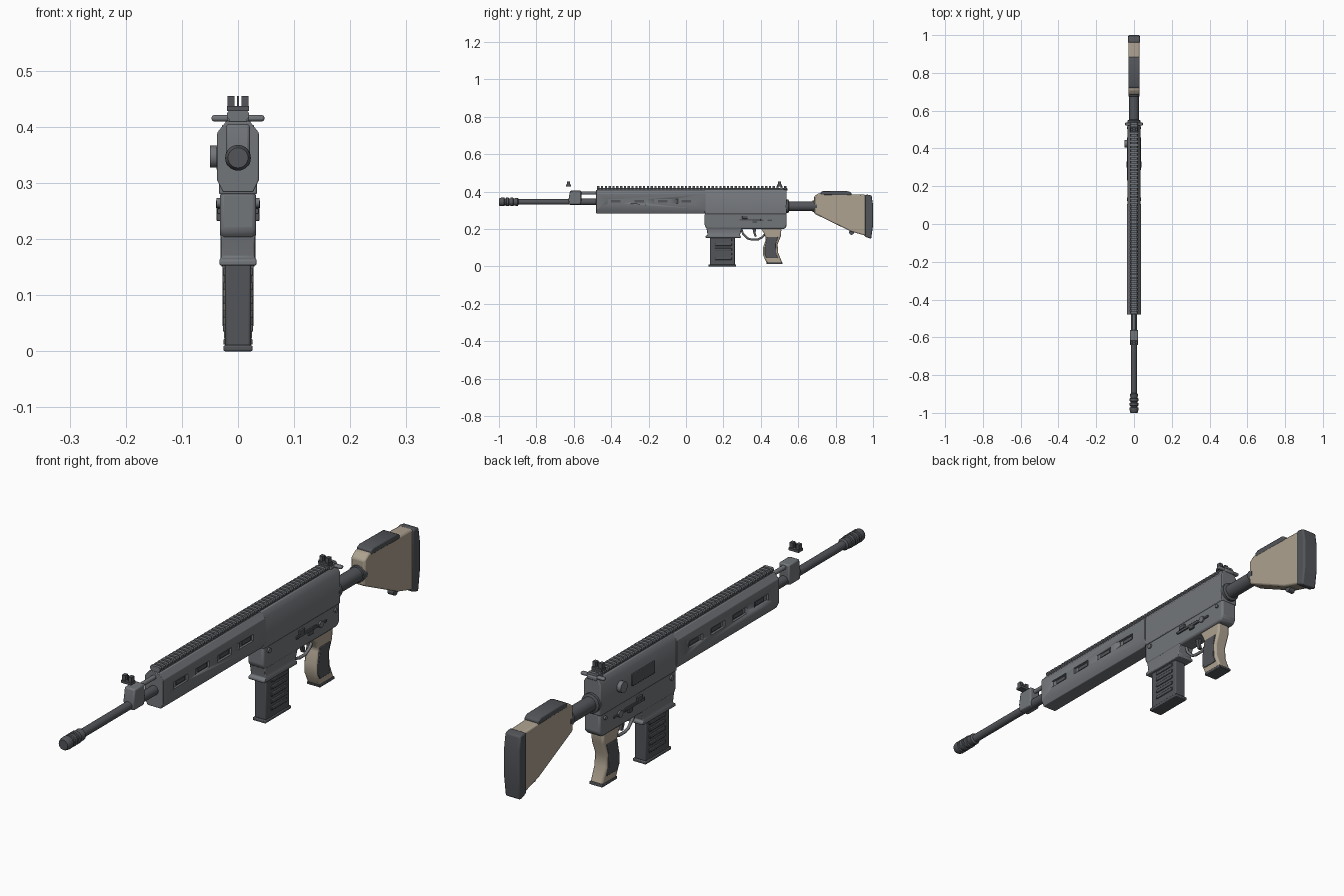
import bpy, bmesh, math
from mathutils import Matrix, Vector


def mat(name, c):
    m = bpy.data.materials.new(name)
    m.diffuse_color = (*c, 1)
    return m


GREY = mat("metal_grey", (0.17, 0.18, 0.195))
DARK = mat("dark_grey", (0.085, 0.09, 0.10))
TAN = mat("tan", (0.42, 0.36, 0.28))


def finish(name, bm, m=GREY, bevel=0.0):
    bmesh.ops.recalc_face_normals(bm, faces=bm.faces)
    me = bpy.data.meshes.new(name)
    bm.to_mesh(me)
    bm.free()
    ob = bpy.data.objects.new(name, me)
    bpy.context.collection.objects.link(ob)
    me.materials.append(m)
    if bevel:
        b = ob.modifiers.new("bevel", "BEVEL")
        b.width, b.segments, b.limit_method = bevel, 2, "ANGLE"
        b.angle_limit = math.radians(35)
    bpy.ops.object.select_all(action="DESELECT")
    ob.select_set(True)
    bpy.context.view_layer.objects.active = ob
    bpy.ops.object.shade_smooth_by_angle(angle=math.radians(35))
    return ob


def add_box(bm, x, y, z):
    c = Vector(((x[0] + x[1]) / 2, (y[0] + y[1]) / 2, (z[0] + z[1]) / 2))
    s = Matrix.Diagonal((x[1] - x[0], y[1] - y[0], z[1] - z[0], 1))
    bmesh.ops.create_cube(bm, size=1, matrix=Matrix.Translation(c) @ s)


def boxes(name, items, m=GREY, bevel=0.0):
    bm = bmesh.new()
    for it in items:
        add_box(bm, *it)
    return finish(name, bm, m, bevel)


def loft(name, rings, m=GREY, bevel=0.0):
    bm = bmesh.new()
    rows = [[bm.verts.new(p) for p in r] for r in rings]
    n = len(rows[0])
    for a, b in zip(rows, rows[1:]):
        for i in range(n):
            bm.faces.new((a[i], a[(i + 1) % n], b[(i + 1) % n], b[i]))
    bm.faces.new(rows[0])
    bm.faces.new(rows[-1][::-1])
    return finish(name, bm, m, bevel)


def side(name, prof, x0, x1, m=GREY, bevel=0.0):
    # side profile in (y, z), extruded across x
    return loft(name, [[(x, y, z) for y, z in prof] for x in (x0, x1)], m, bevel)


def section(name, half, y0, y1, m=GREY, bevel=0.0):
    # half section in (x, z), mirrored and extruded along y
    ring = half + [(-x, z) for x, z in reversed(half)]
    return loft(name, [[(x, y, z) for x, z in ring] for y in (y0, y1)], m, bevel)


def turned(name, prof, z, m=GREY, n=20):
    # round part along y from (y, radius) steps
    t = [2 * math.pi * i / n for i in range(n)]
    return loft(name, [[(r * math.cos(a), y, z + r * math.sin(a)) for a in t] for y, r in prof], m)


def pins(name, items, m=GREY, n=14):
    # cross pins along x: (x0, x1, y, z, r)
    bm = bmesh.new()
    for x0, x1, y, z, r in items:
        bmesh.ops.create_cone(bm, cap_ends=True, segments=n, radius1=r, radius2=r, depth=x1 - x0,
                              matrix=Matrix.Translation(((x0 + x1) / 2, y, z)) @ Matrix.Rotation(math.pi / 2, 4, "Y"))
    return finish(name, bm, m)


# barrel and muzzle brake
turned("barrel", [(-0.91, 0.015), (-0.62, 0.015), (-0.62, 0.017), (-0.3, 0.017)], 0.345, DARK)
brake = [(-1.0, 0.008), (-1.0, 0.018), (-0.995, 0.021)]
for i in range(3):
    y = -0.985 + i * 0.024
    brake += [(y, 0.023), (y + 0.013, 0.023), (y + 0.015, 0.019), (y + 0.022, 0.019)]
turned("muzzle_brake", brake + [(-0.91, 0.021), (-0.90, 0.021), (-0.895, 0.015)], 0.345, DARK)
turned("gas_tube", [(-0.57, 0.008), (-0.45, 0.008)], 0.392)

# front sight block and the raised sight
side("front_sight_block", [(-0.625, 0.33), (-0.565, 0.33), (-0.56, 0.35), (-0.56, 0.405), (-0.62, 0.405), (-0.628, 0.36)],
     -0.021, 0.021, GREY, 0.005)


def sight(name, y):
    boxes(name, [((-0.02, 0.02), (y - 0.013, y + 0.013), (0.428, 0.437)),
                 ((-0.019, -0.006), (y - 0.008, y + 0.008), (0.435, 0.455)),
                 ((0.006, 0.019), (y - 0.008, y + 0.008), (0.435, 0.455)),
                 ((-0.0015, 0.0015), (y - 0.003, y + 0.003), (0.435, 0.455))], DARK)


sight("front_sight", -0.628)
sight("rear_sight", 0.50)

# handguard with side slots
guard = section("handguard", [(0.021, 0.41), (0.037, 0.39), (0.037, 0.305), (0.027, 0.284)], -0.48, 0.105, GREY, 0.002)
slot_y = [-0.38, -0.255, -0.13, -0.003]
cutter = boxes("slot_cutter", [((s - 0.008, s + 0.008), (y - 0.04, y + 0.04), (0.336, 0.36))
                               for y in slot_y for s in (-0.037, 0.037)])
cutter.hide_render = True
cutter.hide_viewport = True
cutter.display_type = "WIRE"
cut = guard.modifiers.new("slots", "BOOLEAN")
cut.operation, cut.object, cut.solver = "DIFFERENCE", cutter, "EXACT"
boxes("slot_inserts", [((s - 0.002, s + 0.002), (y - 0.02, y + 0.03), (0.341, 0.355))
                       for y in slot_y for s in (-0.031, 0.031)], DARK)

# upper and lower receiver
section("upper_receiver", [(0.02, 0.412), (0.034, 0.392), (0.034, 0.28)], 0.10, 0.538, GREY, 0.003)
side("lower_receiver", [(0.10, 0.285), (0.10, 0.215), (0.112, 0.20), (0.525, 0.20), (0.538, 0.215), (0.538, 0.285)],
     -0.032, 0.032, GREY, 0.007)

# toothed top rail
boxes("rail_base", [((-0.016, 0.016), (-0.475, 0.535), (0.405, 0.419))])
tooth = section("rail_teeth", [(0.016, 0.429), (0.020, 0.424), (0.020, 0.418), (0.015, 0.413)], -0.475, -0.463)
arr = tooth.modifiers.new("array", "ARRAY")
arr.count, arr.use_relative_offset, arr.use_constant_offset = 50, False, True
arr.constant_offset_displace = (0, 0.0204, 0)

# charging handle
boxes("charging_handle", [((-0.02, 0.02), (0.50, 0.542), (0.405, 0.42)),
                          ((-0.047, 0.047), (0.522, 0.538), (0.410, 0.421))], GREY, 0.004)

# left side port and assist knob
boxes("port_cover", [((-0.038, -0.033), (0.23, 0.36), (0.322, 0.366))], DARK, 0.002)
pins("assist_knob", [(-0.050, -0.03, 0.425, 0.347, 0.02)])

# levers and pins, both sides
ctrl, pin = [], []
for s in (-1, 1):
    X = lambda a, b: tuple(sorted((s * a, s * b)))
    ctrl += [(X(0.03, 0.037), (0.285, 0.40), (0.245, 0.255)), (X(0.03, 0.039), (0.30, 0.33), (0.255, 0.27)),
             (X(0.03, 0.036), (0.37, 0.46), (0.243, 0.251)), (X(0.03, 0.038), (0.355, 0.38), (0.232, 0.246))]
    for y, z, r in ((0.13, 0.265, 0.009), (0.425, 0.247, 0.012), (0.51, 0.265, 0.007)):
        pin.append((*X(0.03, 0.038), y, z, r))
boxes("control_levers", ctrl, DARK, 0.0015)
pins("receiver_pins", pin)

# magazine well
loft("magazine_well", [[(sx * w, y, z) for sx, y in ((-1, a), (1, a), (1, b), (-1, b))]
                       for z, w, a, b in ((0.21, 0.031, 0.108, 0.30), (0.19, 0.030, 0.112, 0.295),
                                          (0.168, 0.030, 0.115, 0.288), (0.163, 0.033, 0.105, 0.293),
                                          (0.153, 0.033, 0.105, 0.293))], GREY, 0.003)

# magazine with ribs
boxes("magazine", [((-0.023, 0.023), (0.127, 0.262), (0.008, 0.17))], DARK, 0.004)
boxes("magazine_floor", [((-0.026, 0.026), (0.12, 0.268), (0.0, 0.011))], DARK, 0.003)
boxes("magazine_ribs", [((-0.027, 0.027), (0.155, 0.245), (z, z + 0.013)) for z in (0.035, 0.06, 0.085, 0.11, 0.135)],
      DARK, 0.002)

# trigger and guard
cu = bpy.data.curves.new("trigger_guard", "CURVE")
cu.dimensions, cu.bevel_depth, cu.bevel_resolution = "3D", 0.0055, 2
sp = cu.splines.new("POLY")
path = [(0.295, 0.20), (0.305, 0.175), (0.33, 0.15), (0.35, 0.144), (0.385, 0.144), (0.41, 0.158), (0.43, 0.185)]
sp.points.add(len(path) - 1)
for p, (y, z) in zip(sp.points, path):
    p.co = (0, y, z, 1)
cu.materials.append(GREY)
bpy.context.collection.objects.link(bpy.data.objects.new("trigger_guard", cu))
side("trigger", [(0.355, 0.205), (0.375, 0.205), (0.372, 0.18), (0.378, 0.16), (0.368, 0.158), (0.36, 0.178)],
     -0.006, 0.006, DARK)

# pistol grip with side panels and base cap
side("grip", [(0.40, 0.203), (0.51, 0.203), (0.508, 0.165), (0.49, 0.12), (0.492, 0.075), (0.515, 0.018),
              (0.432, 0.018), (0.412, 0.06), (0.412, 0.10), (0.428, 0.15), (0.415, 0.18)], -0.025, 0.025, TAN, 0.007)
side("grip_panels", [(0.432, 0.158), (0.492, 0.158), (0.48, 0.12), (0.482, 0.07), (0.492, 0.045), (0.43, 0.045),
                     (0.42, 0.065), (0.42, 0.10)], -0.028, 0.028, DARK, 0.002)
side("grip_cap", [(0.43, 0.022), (0.516, 0.022), (0.517, 0.012), (0.432, 0.012)], -0.026, 0.026, DARK, 0.002)

# stock tube and collar
turned("stock_tube", [(0.53, 0.035), (0.548, 0.035), (0.552, 0.026), (0.675, 0.026), (0.677, 0.03), (0.70, 0.03)],
       0.322, DARK, 24)

# stock, cheek rest, butt pad, knob
side("stock", [(0.685, 0.283), (0.685, 0.375), (0.71, 0.392), (0.965, 0.383), (0.965, 0.163), (0.88, 0.188)],
     -0.028, 0.028, TAN, 0.006)
side("cheek_rest", [(0.72, 0.382), (0.72, 0.398), (0.735, 0.404), (0.87, 0.402), (0.885, 0.394), (0.885, 0.38)],
     -0.029, 0.029, DARK, 0.004)
side("butt_pad", [(0.955, 0.16), (0.955, 0.378), (0.965, 0.385), (0.992, 0.38), (1.0, 0.33), (1.0, 0.22), (0.99, 0.148)],
     -0.031, 0.031, DARK, 0.006)
pins("stock_knob", [(-0.012, 0.012, 0.885, 0.182, 0.013)], DARK)
